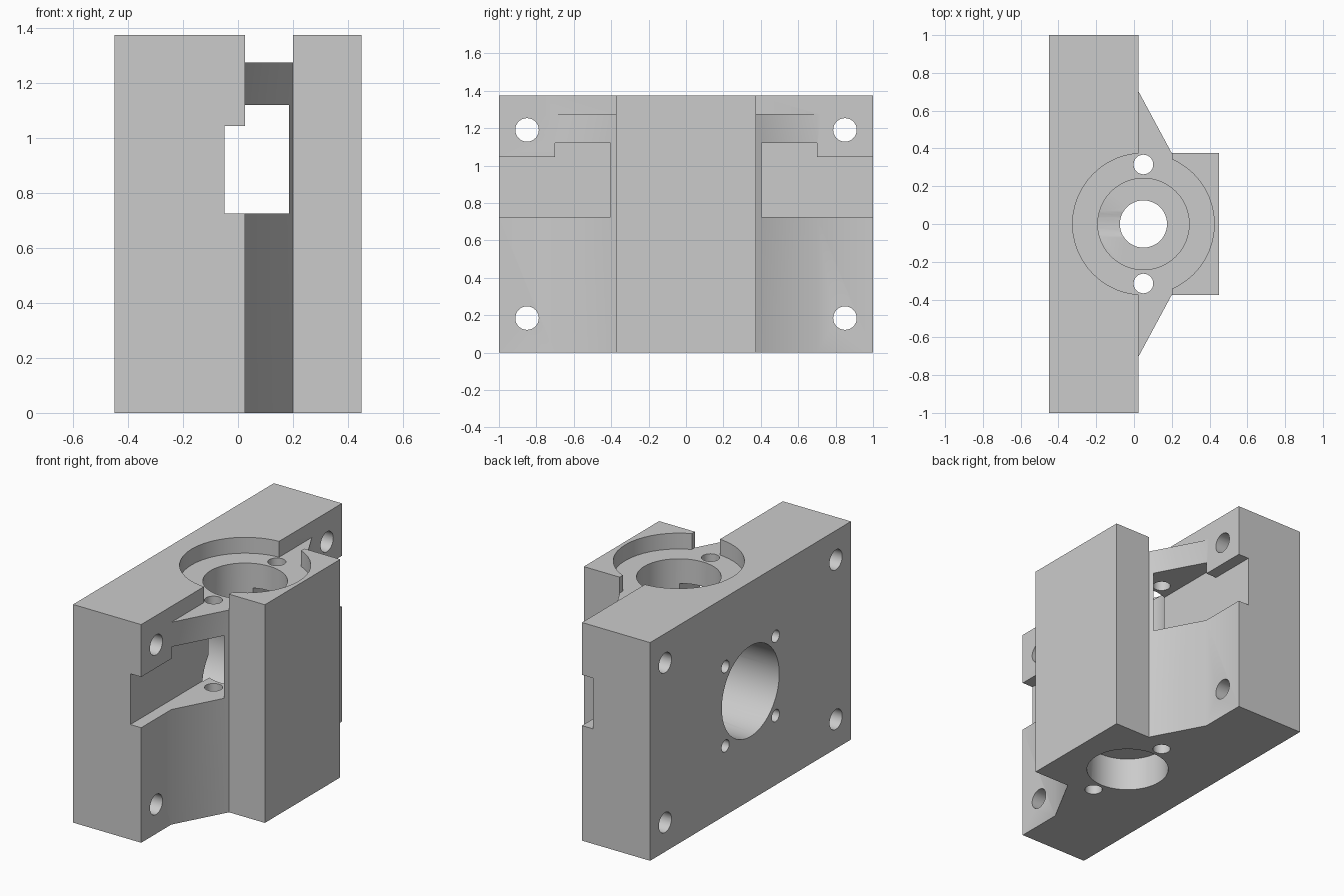
import bpy
import bmesh
from mathutils import Matrix, Vector

cube = bpy.data.objects.get("Cube")
if cube:
    bpy.data.objects.remove(cube, do_unlink=True)

HEIGHT = 1.375
MID = HEIGHT / 2
AXIS_X = 0.05          # vertical shaft axis
FRONT = 0.025          # front face of the plate
OVER = 0.1             # overshoot of the cutters

grey = bpy.data.materials.new("plain grey")
grey.use_nodes = True
colour = (0.6, 0.6, 0.6, 1)
grey.diffuse_color = colour
grey.node_tree.nodes["Principled BSDF"].inputs["Base Color"].default_value = colour


def make_object(name, bm):
    bmesh.ops.recalc_face_normals(bm, faces=bm.faces)
    mesh = bpy.data.meshes.new(name)
    bm.to_mesh(mesh)
    bm.free()
    mesh.materials.append(grey)
    obj = bpy.data.objects.new(name, mesh)
    bpy.context.collection.objects.link(obj)
    return obj


def prism(name, points, direction):
    """Extrude a closed polygon along a direction."""
    bm = bmesh.new()
    face = bm.faces.new([bm.verts.new(p) for p in points])
    result = bmesh.ops.extrude_face_region(bm, geom=[face])
    verts = [v for v in result["geom"] if isinstance(v, bmesh.types.BMVert)]
    bmesh.ops.translate(bm, verts=verts, vec=direction)
    return make_object(name, bm)


def rod(name, start, end, radius, sides=32):
    """Cylinder between two points."""
    start, end = Vector(start), Vector(end)
    axis = end - start
    turn = Vector((0, 0, 1)).rotation_difference(axis).to_matrix().to_4x4()
    bm = bmesh.new()
    bmesh.ops.create_cone(bm, cap_ends=True, segments=sides, radius1=radius,
                          radius2=radius, depth=axis.length,
                          matrix=Matrix.Translation((start + end) / 2) @ turn)
    return make_object(name, bm)


def upright(name, y, low, high, radius, sides=32):
    return rod(name, (AXIS_X, y, low), (AXIS_X, y, high), radius, sides)


# Body: back plate, sloping shoulders and front block in one outline
half = [(-0.45, 1), (FRONT, 1), (FRONT, 0.7), (0.2, 0.375), (0.45, 0.375)]
outline = half + [(x, -y) for x, y in reversed(half)]
body = prism("bearing_block", [(x, y, 0) for x, y in outline], (0, 0, HEIGHT))

cutters = []

# Lowered shoulder tops and round recess
shoulder = 1.275
cutters.append(prism("shoulder_cut", [(FRONT, -0.75, shoulder), (0.2, -0.75, shoulder),
                                      (0.2, 0.75, shoulder), (FRONT, 0.75, shoulder)],
                     (0, 0, 0.2)))
cutters.append(upright("recess_cut", 0, shoulder, HEIGHT + OVER, 0.375, 48))

# Stepped slot running from side to side
floor, low_roof, high_roof = 0.725, 1.045, 1.12
slot_half = [(1.1, floor), (1.1, low_roof), (0.7, low_roof), (0.7, high_roof)]
slot = slot_half + [(-y, z) for y, z in reversed(slot_half)]
cutters.append(prism("slot_cut", [(-0.05, y, z) for y, z in slot], (0.235, 0, 0)))

# Vertical shaft bore with a bearing pocket at each end
cutters.append(upright("upper_bore_cut", 0, 0.41, HEIGHT + OVER, 0.242, 48))
cutters.append(upright("shaft_cut", 0, -OVER, 0.6, 0.125, 48))
cutters.append(upright("lower_pocket_cut", 0, -OVER, 0.21, 0.242, 48))

# Round opening in the back face
cutters.append(rod("back_opening_cut", (-0.6, 0, MID), (-0.045, 0, MID), 0.286, 48))

for side in (-1, 1):
    # Vertical pin holes
    cutters.append(upright("pin_hole_cut", side * 0.315, -OVER, HEIGHT + OVER, 0.052))
    for level in (-1, 1):
        # Corner mounting holes through the plate
        y, z = side * 0.85, MID + level * 0.503
        cutters.append(rod("corner_hole_cut", (-0.6, y, z), (0.2, y, z), 0.063))
        # Small screw holes around the back opening
        y, z = side * 0.25, MID + level * 0.25
        cutters.append(rod("screw_hole_cut", (-0.6, y, z), (-0.2, y, z), 0.038, 24))

# Cut everything out of the body
bpy.ops.object.select_all(action="DESELECT")
bpy.context.view_layer.objects.active = body
body.select_set(True)
for cutter in cutters:
    cutter.hide_render = True
    cut = body.modifiers.new(cutter.name, "BOOLEAN")
    cut.operation = "DIFFERENCE"
    cut.solver = "EXACT"
    cut.object = cutter
    bpy.ops.object.modifier_apply(modifier=cut.name)
    bpy.data.objects.remove(cutter, do_unlink=True)

bpy.ops.object.shade_smooth_by_angle(angle=0.5)
